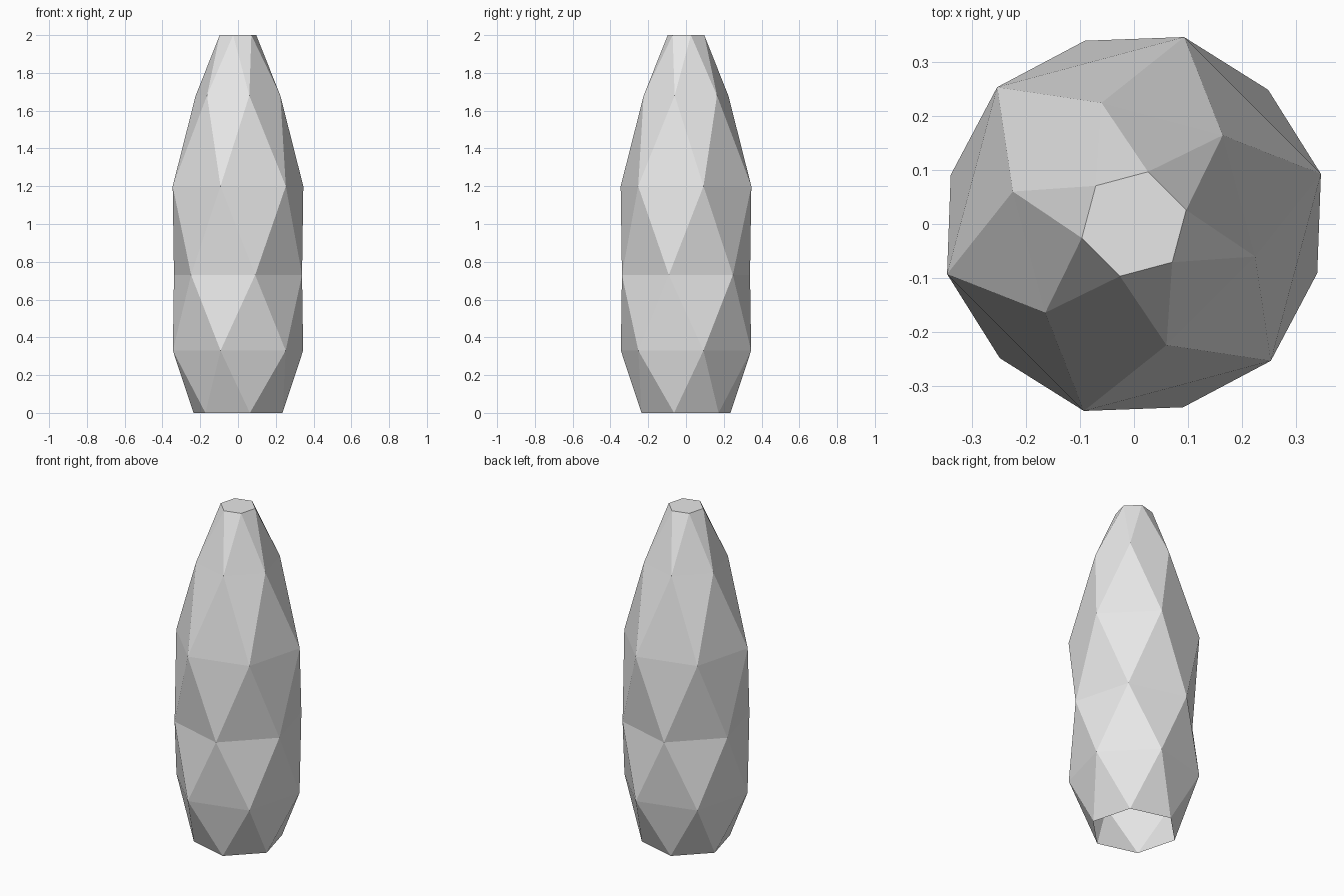
import bpy, bmesh
from math import cos, sin, radians

cube = bpy.data.objects.get("Cube")
if cube:
    bpy.data.objects.remove(cube, do_unlink=True)

SIDES = 6

# Pale grey material
grey = bpy.data.materials.new("pale_grey")
grey.use_nodes = True
colour = (0.8, 0.8, 0.8, 1)
grey.diffuse_color = colour
grey.node_tree.nodes["Principled BSDF"].inputs["Base Color"].default_value = colour

# Radius and height of each ring, from the open base to the tip
profile = [(0.244, 0), (0.357, 0.33), (0.351, 0.73),
           (0.358, 1.2), (0.232, 1.68), (0.1, 2)]

bm = bmesh.new()
rings = []
for i, (radius, z) in enumerate(profile):
    # Every other ring is turned by half a side
    start = 45 if i % 2 == 0 else 15
    angles = [radians(start + 360 / SIDES * k) for k in range(SIDES)]
    rings.append([bm.verts.new((radius * cos(a), radius * sin(a), z)) for a in angles])

# Triangular facets between neighbouring rings
for i, (low, high) in enumerate(zip(rings, rings[1:])):
    for k in range(SIDES):
        n = (k + 1) % SIDES
        if i % 2 == 0:
            bm.faces.new((low[k], high[n], high[k]))
            bm.faces.new((low[k], low[n], high[n]))
        else:
            bm.faces.new((low[k], low[n], high[k]))
            bm.faces.new((low[n], high[n], high[k]))

# Flat tip
bm.faces.new(rings[-1])

mesh = bpy.data.meshes.new("faceted_crystal")
bm.to_mesh(mesh)
bm.free()
mesh.materials.append(grey)
crystal = bpy.data.objects.new("faceted_crystal", mesh)
bpy.context.collection.objects.link(crystal)
